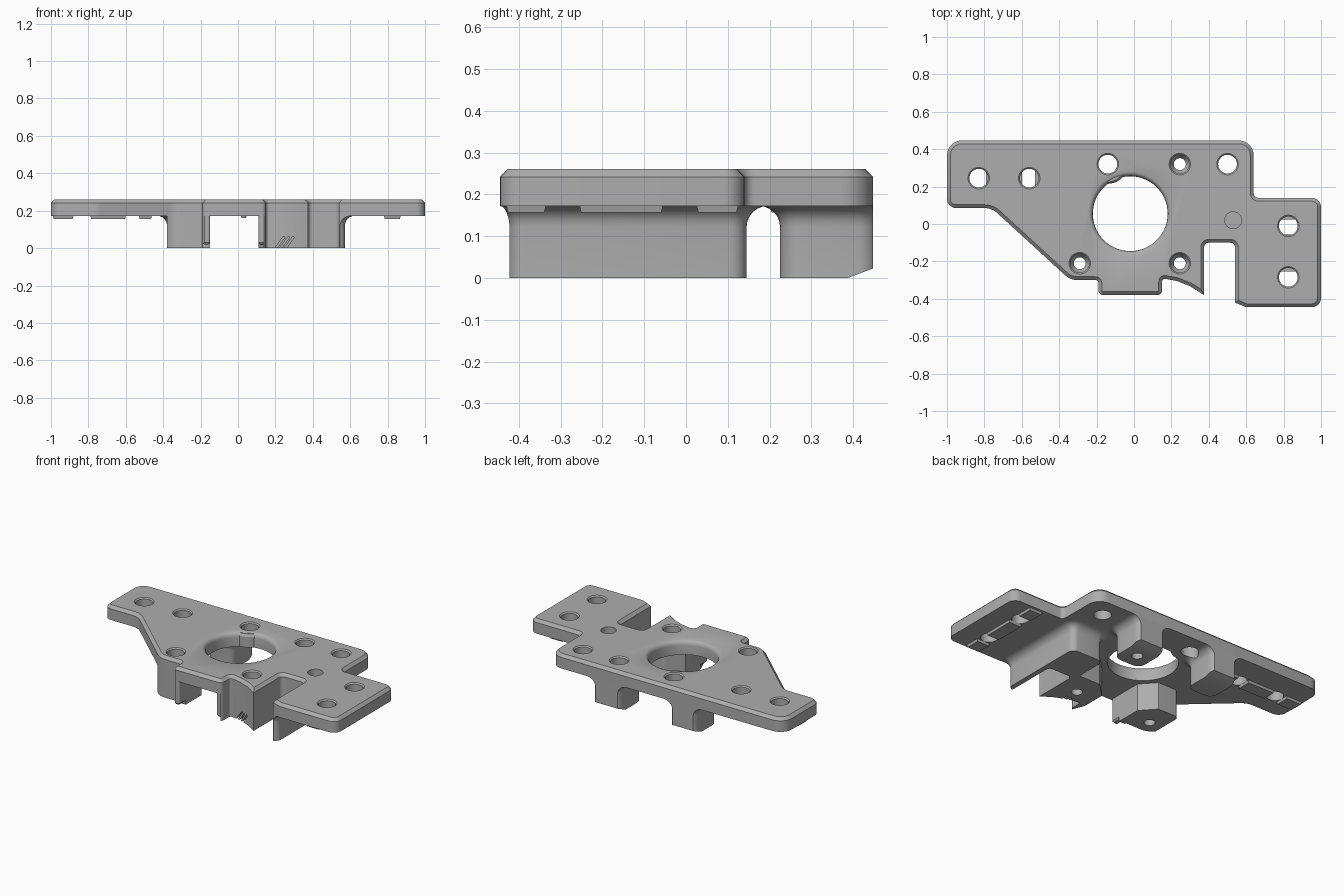
import bpy, bmesh, math
from mathutils import Vector

cube = bpy.data.objects.get("Cube")
if cube:
    bpy.data.objects.remove(cube, do_unlink=True)

grey = bpy.data.materials.new("plain_grey")
grey.use_nodes = True
grey.diffuse_color = (0.42, 0.42, 0.42, 1)
grey.node_tree.nodes["Principled BSDF"].inputs["Base Color"].default_value = grey.diffuse_color

BOTTOM, TOP = 0.172, 0.26


def loft(name, rings):
    """Closed solid through rings of equal point count."""
    bm = bmesh.new()
    loops = [[bm.verts.new(p) for p in ring] for ring in rings]
    n = len(loops[0])
    for a, b in zip(loops, loops[1:]):
        for i in range(n):
            j = (i + 1) % n
            bm.faces.new((a[i], a[j], b[j], b[i]))
    bm.faces.new(loops[0][::-1])
    bm.faces.new(loops[-1])
    bmesh.ops.recalc_face_normals(bm, faces=bm.faces)
    mesh = bpy.data.meshes.new(name)
    bm.to_mesh(mesh)
    bm.free()
    mesh.materials.append(grey)
    obj = bpy.data.objects.new(name, mesh)
    bpy.context.collection.objects.link(obj)
    return obj


def rounded(corners, z, grow=0.0, steps=6):
    """Counter-clockwise polygon (x, y, radius), offset outward and rounded."""
    pts = [Vector(c[:2]) for c in corners]
    ring = []
    for i, c in enumerate(corners):
        d1 = (pts[i] - pts[i - 1]).normalized()
        d2 = (pts[(i + 1) % len(pts)] - pts[i]).normalized()
        n1, n2 = Vector((d1.y, -d1.x)), Vector((d2.y, -d2.x))
        p = pts[i] + (n1 + n2) * grow / (1 + n1.dot(n2))
        if c[2] == 0:
            ring.append((p.x, p.y, z))
            continue
        side = 1 if d1.cross(d2) > 0 else -1
        r = max(c[2] + side * grow, 0.002)
        centre = p - side * (n1 + n2) * r / (1 + n1.dot(n2))
        angle = n1.angle_signed(n2)
        a1 = math.atan2(n1.y, n1.x)
        for k in range(steps + 1):
            a = a1 - angle * k / steps
            ring.append((centre.x + side * r * math.cos(a), centre.y + side * r * math.sin(a), z))
    return ring


def prism(name, corners, levels):
    return loft(name, [rounded(corners, z, grow) for z, grow in levels])


def lathe(name, x, y, profile, n=40):
    turn = [2 * math.pi * i / n for i in range(n)]
    return loft(name, [[(x + r * math.cos(a), y + r * math.sin(a), z) for a in turn]
                       for r, z in profile])


def rect(x0, x1, y0, y1, r=0.0):
    return [(x0, y0, r), (x1, y0, r), (x1, y1, r), (x0, y1, r)]


def carve(obj, tool, operation):
    mod = obj.modifiers.new("carve", 'BOOLEAN')
    mod.operation, mod.object, mod.solver = operation, tool, 'EXACT'
    bpy.context.view_layer.objects.active = obj
    bpy.ops.object.modifier_apply(modifier=mod.name)


# Plate outline
outline = [
    (-0.34, -0.30, 0.1), (-0.19, -0.30, 0.015), (-0.19, -0.38, 0.025),
    (0.15, -0.38, 0.025), (0.15, -0.29, 0.015), (0.23, -0.305, 0),
    (0.30, -0.333, 0), (0.375, -0.38, 0), (0.375, -0.10, 0.025),
    (0.54, -0.10, 0.025), (0.54, -0.42, 0), (0.60, -0.445, 0.02),
    (1, -0.445, 0.05), (1, 0.14, 0.05), (0.64, 0.14, 0.025),
    (0.64, 0.447, 0.08), (-1, 0.447, 0.08), (-1, 0.085, 0.05), (-0.76, 0.085, 0.1)]
plate = prism("mounting_plate", outline,
              [(BOTTOM, 0), (TOP - 0.018, 0), (TOP, -0.018)])
column = prism("outline_column", outline, [(-0.1, 0), (0.4, 0)])

# Legs with a flared fillet where they meet the plate
FLARE = [(0, 0)] + [(BOTTOM - 0.05 + 0.05 * math.sin(t), 0.05 * (1 - math.cos(t)))
                    for t in [math.pi / 2 * k / 6 for k in range(7)]]
FLARE.append((BOTTOM + 0.002, 0.05))
STRAIGHT = [(0, 0), (BOTTOM + 0.002, 0)]
legs = [
    prism("rear_left_leg", rect(0.15, 0.34, 0.225, 0.46, 0.05), FLARE),
    prism("rear_right_leg", rect(-0.38, -0.20, 0.225, 0.46, 0.05), FLARE),
    prism("front_right_leg", [(-0.38, -0.31, 0), (-0.15, -0.31, 0), (-0.15, -0.15, 0),
                              (-0.23, -0.06, 0), (-0.38, -0.06, 0.03)], STRAIGHT),
    prism("front_left_leg", [(0.11, -0.30, 0), (0.15, -0.40, 0), (0.40, -0.40, 0),
                             (0.40, -0.06, 0), (0.20, -0.06, 0.03), (0.11, -0.15, 0)], STRAIGHT),
    prism("slot_wall", rect(0.35, 0.572, -0.425, 0.145, 0.04), FLARE),
]
for x0 in (-0.19, 0.11):
    legs.append(prism("front_tab_post", rect(x0, x0 + 0.04, -0.375, -0.28, 0.01),
                      [(0.02, -0.008), (0.03, 0), (BOTTOM + 0.002, 0)]))

# Rear leg lead-in slope and slanted grooves in the front leg
slope = loft("slope_cutter", [[(x, 0.385, -0.001), (x, 0.60, -0.001), (x, 0.60, 0.08)]
                              for x in (-0.5, 0.5)])
grooves = [loft("groove_cutter", [[(x, y, -0.01), (x + 0.012, y, -0.01),
                                   (x + 0.062, y, 0.06), (x + 0.05, y, 0.06)]
                                  for y in (-0.42, -0.28)]) for x in (0.19, 0.215, 0.24)]
for leg in legs:
    carve(leg, column, 'INTERSECT')
for leg in legs[:2]:
    carve(leg, slope, 'DIFFERENCE')
for groove in grooves:
    carve(legs[3], groove, 'DIFFERENCE')

# Thin locating pads under both ends, leaving gaps at the bolt holes
pads = []
for x0, x1 in ((-0.99, -0.88), (-0.79, -0.60), (-0.53, -0.46)):
    pads.append(prism("locating_pad", rect(x0, x1, 0.20, 0.29), [(0.157, -0.004), (BOTTOM + 0.002, 0)]))
for y0, y1 in ((-0.43, -0.335), (-0.255, -0.055), (0.025, 0.125)):
    pads.append(prism("locating_pad", rect(0.78, 0.87, y0, y1), [(0.157, -0.004), (BOTTOM + 0.002, 0)]))
peg = lathe("small_peg", 0.03, -0.26, [(0.012, 0.16), (0.015, BOTTOM + 0.002)], 16)

# Centre opening with a rounded rim, bolt holes and stepped screw holes
cutters = [lathe("opening_cutter", -0.02, 0.055,
                 [(0.2, -0.1), (0.2, 0.232), (0.203, 0.246), (0.212, 0.256), (0.222, 0.2605), (0.222, 0.3)], 72)]
for x, y in ((-0.83, 0.245), (-0.56, 0.245), (-0.14, 0.32), (0.5, 0.32),
             (0.825, -0.01), (0.825, -0.285)):
    cutters.append(lathe("bolt_cutter", x, y, [(0.05, -0.1), (0.05, 0.253), (0.058, 0.2605), (0.058, 0.3)]))
for x, y in ((-0.29, -0.21), (0.245, -0.21), (0.245, 0.32)):
    cutters.append(lathe("screw_cutter", x, y, [(0.032, -0.1), (0.032, 0.17), (0.05, 0.20),
                                                (0.05, 0.253), (0.058, 0.2605), (0.058, 0.3)]))
cutters.append(lathe("blind_cutter", 0.53, 0.02, [(0.045, 0.2), (0.045, 0.3)]))
for tool in cutters:
    for part in [plate] + legs:
        carve(part, tool, 'DIFFERENCE')

# Small boss that reaches into the centre opening
boss = lathe("opening_boss", -0.14, 0.32, [(0.105, BOTTOM + 0.001), (0.105, TOP - 0.02), (0.095, TOP - 0.005)])
carve(boss, cutters[3], 'DIFFERENCE')

for tool in [column, slope] + grooves + cutters:
    bpy.data.objects.remove(tool, do_unlink=True)

# Smooth shading with crisp edges
bpy.ops.object.select_all(action='DESELECT')
for part in [plate, boss, peg] + legs + pads:
    part.select_set(True)
    bpy.context.view_layer.objects.active = part
bpy.ops.object.shade_smooth_by_angle(angle=math.radians(30))
